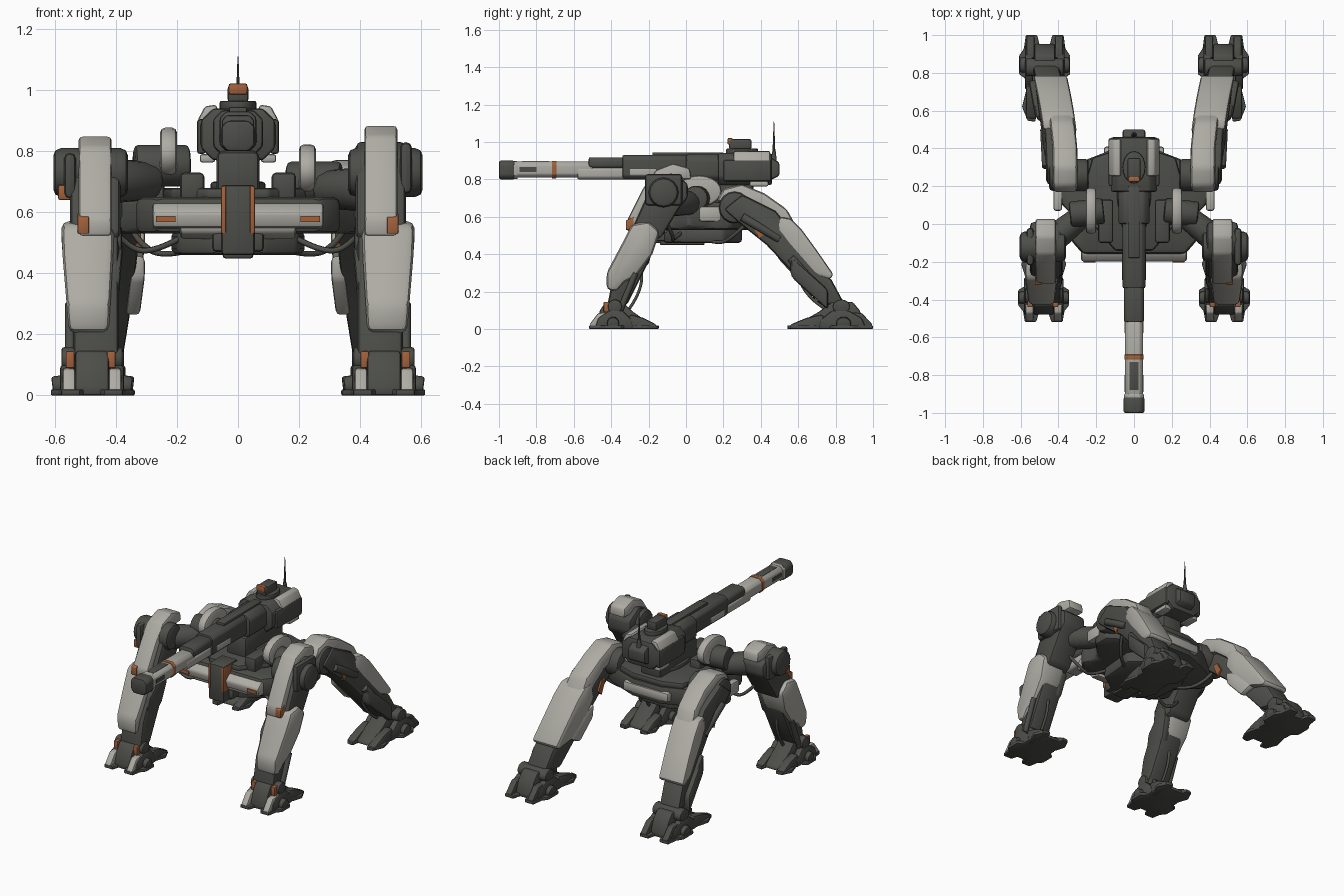
import bpy, bmesh, math
from mathutils import Vector, Matrix

if "Cube" in bpy.data.objects:
    bpy.data.objects.remove(bpy.data.objects["Cube"])


def material(name, *rgb):
    m = bpy.data.materials.new(name)
    m.use_nodes = True
    m.diffuse_color = (*rgb, 1)
    m.node_tree.nodes["Principled BSDF"].inputs["Base Color"].default_value = (*rgb, 1)
    return m


dark = material("dark_metal", .073, .076, .066)
light = material("light_armour", .42, .41, .37)
orange = material("orange_paint", .36, .12, .045)


def finish(name, bm, mat, bevel=0.0, warp=None):
    bmesh.ops.recalc_face_normals(bm, faces=bm.faces)
    if bevel:
        sharp = [e for e in bm.edges if e.calc_face_angle(0) > .45]
        bmesh.ops.bevel(bm, geom=sharp, offset=bevel, segments=2, profile=.5,
                        affect='EDGES', clamp_overlap=True)
    if warp:
        for v in bm.verts:
            v.co = warp(v.co)
    bmesh.ops.recalc_face_normals(bm, faces=bm.faces)
    me = bpy.data.meshes.new(name)
    bm.to_mesh(me)
    bm.free()
    me.materials.append(mat)
    me.shade_smooth()
    me.set_sharp_from_angle(angle=math.radians(35))
    bpy.context.collection.objects.link(bpy.data.objects.new(name, me))


def prism(name, pts, a, b, mat, axis='x', bevel=.012, warp=None):
    """Extrude a 2D profile along an axis from a to b."""
    place = {'x': lambda p, t: (t, p[0], p[1]),
             'y': lambda p, t: (p[0], t, p[1]),
             'z': lambda p, t: (p[0], p[1], t)}[axis]
    bm = bmesh.new()
    ends = [[bm.verts.new(place(p, t)) for p in pts] for t in (a, b)]
    for ring in ends:
        bm.faces.new(ring)
    n = len(pts)
    for i in range(n):
        j = (i + 1) % n
        bm.faces.new((ends[0][i], ends[0][j], ends[1][j], ends[1][i]))
    finish(name, bm, mat, bevel, warp)


def box(name, x0, x1, y0, y1, z0, z1, mat, bevel=.008, warp=None):
    prism(name, [(x0, z0), (x1, z0), (x1, z1), (x0, z1)], y0, y1, mat, 'y', bevel, warp)


def strut(name, p, q, r, mat, r2=None, n=16, bevel=0.0, warp=None):
    p, q = Vector(p), Vector(q)
    bm = bmesh.new()
    turn = (q - p).to_track_quat('Z', 'Y').to_matrix().to_4x4()
    bmesh.ops.create_cone(bm, cap_ends=True, segments=n, radius1=r, radius2=r if r2 is None else r2,
                          depth=(q - p).length, matrix=Matrix.Translation((p + q) / 2) @ turn)
    finish(name, bm, mat, bevel, warp)


def hose(name, pts, r):
    cu = bpy.data.curves.new(name, 'CURVE')
    cu.dimensions, cu.bevel_depth, cu.bevel_resolution = '3D', r, 1
    sp = cu.splines.new('NURBS')
    sp.points.add(len(pts) - 1)
    for point, co in zip(sp.points, pts):
        point.co = (*co, 1)
    sp.use_endpoint_u, sp.order_u = True, 3
    cu.materials.append(dark)
    bpy.context.collection.objects.link(bpy.data.objects.new(name, cu))


def octagon(w, z0, z1, c):
    return [(-w + c, z0), (w - c, z0), (w, z0 + c), (w, z1 - c),
            (w - c, z1), (-w + c, z1), (-w, z1 - c), (-w, z0 + c)]


def oval(cy, cz, ry, rz, n=20):
    return [(cy + ry * math.cos(math.tau * i / n), cz + rz * math.sin(math.tau * i / n)) for i in range(n)]


def mirrored(half):
    return half + [(-x, y) for x, y in reversed(half)]


# Hull
prism("hull", mirrored([(.27, -.16), (.34, -.08), (.3, .02), (.42, .14), (.42, .24), (.28, .33), (.1, .4)]),
      .53, .65, dark, 'z', .025)
prism("hull_deck", mirrored([(.1, -.14), (.22, .0), (.25, .24), (.22, .35), (.1, .39)]), .64, .68, dark, 'z', .012)
prism("belly", mirrored([(.08, -.12), (.2, -.04), (.22, .2), (.1, .3)]), .46, .54, dark, 'z', .02)
prism("front_plate", [(-.19, .55), (-.2, .6), (-.16, .63), (-.1, .63), (-.1, .54)], -.28, .28, light)
prism("front_chin", [(-.185, .58), (-.175, .53), (-.1, .51), (-.1, .58)], -.19, .19, light)
box("front_column", -.055, .055, -.22, -.08, .46, .69, dark, .012)
box("column_foot", -.085, .085, -.17, 0, .47, .54, dark, .015)
box("lower_fin", -.05, .05, -.14, .1, .448, .5, dark, .01)
box("rear_plate", -.16, .16, .33, .41, .56, .62, light, .015)

# Turret neck and housing
prism("turret_ring", oval(0, .15, .09, .16, 28), .67, .7, dark, 'z', .01)
box("turret_neck", -.07, .07, -.02, .36, .66, .8, dark, .02)
prism("turret_housing", octagon(.122, .77, .94, .04), .17, .46, dark, 'y', .012)
prism("turret_tail", [(.44, .79), (.5, .82), (.5, .89), (.44, .925)], -.06, .06, dark)
prism("mantlet", octagon(.082, .785, .935, .03), .0, .18, dark, 'y', .012)

# Gun
prism("receiver", octagon(.06, .8, .93, .02), -.34, .02, dark, 'y', .008)
prism("receiver_side", octagon(.063, .815, .865, .01), -.3, -.16, light, 'y', .004)
prism("sleeve_underside", octagon(.05, .8, .868, .014), -.58, -.32, light, 'y', .006)
prism("gun_sleeve", octagon(.053, .855, .918, .016), -.52, -.33, dark, 'y', .008)
prism("gun_barrel", octagon(.048, .81, .895, .018), -.91, -.5, light, 'y', .006)
prism("barrel_band", octagon(.051, .806, .899, .02), -.717, -.692, orange, 'y', .002)
prism("muzzle", octagon(.055, .8, .9, .02), -1, -.915, dark, 'y', .01)
prism("muzzle_collar", octagon(.052, .803, .897, .02), -.925, -.9, light, 'y', .003)
box("barrel_top_slot", -.024, .024, -.88, -.73, .89, .897, dark, .002)
box("top_rail", -.03, .03, -.18, .2, .92, .945, dark, .006)
for s in (-1, 1):
    box("column_stripe", s * .047 - .008, s * .047 + .008, -.222, -.14, .53, .685, orange, .004)
    prism("shoulder_plate", [(s * .065, .935), (s * .072, .952), (s * .108, .947), (s * .133, .9),
                             (s * .125, .875), (s * .09, .89)], .255, .45, light, 'y', .008)
    box("turret_side_cover", s * .12 - .015, s * .12 + .015, .2, .455, .79, .905, dark, .012)
    box("turret_lower_plate", s * .1 - .025, s * .1 + .025, .34, .44, .763, .79, light, .008)
    box("barrel_side_slot", s * .0475 - .002, s * .0475 + .002, -.89, -.8, .84, .865, dark, 0)

# Sight and antenna
prism("sight_base", oval(0, .3, .06, .085), .93, .965, dark, 'z', .006)
box("sight_body", -.034, .034, .23, .35, .96, 1.015, dark, .01)
box("sight_front", -.031, .031, .222, .25, .985, 1.022, orange, .008)
strut("antenna_base", (0, .47, .87), (0, .47, .95), .018, dark, .01)
strut("antenna", (0, .47, .94), (0, .47, 1.11), .008, dark, .0015, 8)


def foot(tag, s, cx, cy, d, k, toe_mat):
    """Clawed foot; d is the toe direction along y, k its length scale."""
    def warp(v):
        return Vector((s * (cx + v.x), cy + d * k * v.y, v.z))
    prism(tag + "foot_core", [(-.2, 0), (-.2, .02), (-.1, .09), (-.04, .145), (.05, .145), (.08, .1), (.1, .03),
                              (.1, 0)], -.055, .055, dark, bevel=.012, warp=warp)
    prism(tag + "foot_claws", mirrored([(.025, .09), (.04, .138), (.1, .138), (.11, .08), (.135, .05),
                                        (.135, -.03), (.085, -.06), (.12, -.17), (.09, -.23), (.05, -.235),
                                        (.03, -.15)]), 0, .02, dark, 'z', .005, warp)
    strut(tag + "ankle_pin", (-.1, 0, .12), (.1, 0, .12), .038, dark, bevel=.008, warp=warp)
    for t in (-1, 1):
        prism(tag + "side_toe", [(-.1, 0), (-.09, .05), (-.04, .1), (.03, .1), (.09, .06), (.11, 0)],
              t * .062, t * .105, dark, bevel=.012, warp=warp)
        prism(tag + "front_toe", [(.03, .02), (.04, .09), (.09, .085), (.135, .025), (.135, .01)],
              t * .055, t * .096, toe_mat, bevel=.007, warp=warp)
        strut(tag + "toe_hub", (t * .09, .01, .035), (t * .13, .01, .03), .032, dark, bevel=.008, warp=warp)
        prism(tag + "heel_claw", [(-.23, 0), (-.22, .025), (-.15, .06), (-.08, .08), (-.06, 0)],
              t * .045, t * .1, dark, bevel=.012, warp=warp)


for s, side in ((1, "left_"), (-1, "right_")):
    lift = 0 if s > 0 else -.035
    pod_lift = 0 if s > 0 else .055

    def flip(v):
        return Vector((s * v.x, v.y, v.z))

    def thigh(v):
        return Vector((s * v.x, v.y, v.z + lift * min(1, max(0, (v.z - .55) / .25))))

    def shin(v):
        t = min(1, max(0, (v.z - .2) / .3))
        return Vector((s * (.478 + (v.x - .478) * (.75 + .25 * t)), v.y, v.z))

    def hind(v):
        bend = max(0, v.y - .4)
        return Vector((s * (v.x + .2 * bend * bend + .08 * bend), v.y, v.z))

    # Hip pods and hull fittings
    f = side + "front_"
    z = .738 + pod_lift
    prism(side + "pod_shell", oval(.07, z, .12, .084), .2, .255, light, bevel=.016, warp=flip)
    strut(side + "pod_core", (.16, .07, z - .04), (.34, .05, z - .04), .068, dark, bevel=.015, warp=flip)
    box(side + "pod_mount", .11, .19, -.1, .13, .64, .73, dark, .015, flip)
    box(side + "hull_marking", .205, .268, -.203, -.17, .568, .588, orange, 0, flip)
    box(side + "hull_side_patch", .38, .426, .07, .185, .575, .655, light, .012, flip)
    hose(side + "belly_hose", [(s * .18, -.02, .52), (s * .27, -.08, .47), (s * .36, -.06, .48),
                               (s * .42, -.1, .56)], .01)
    hose(side + "rear_hose", [(s * .15, .1, .48), (s * .24, .18, .45), (s * .33, .26, .5),
                              (s * .36, .33, .57)], .01)
    # Front leg
    z = .675 + pod_lift * .5
    strut(f + "shoulder", (.28, .04, z), (.44, -.09, z), .062, dark, .075, bevel=.015, warp=flip)
    prism(f + "thigh_core", [(.01, .78), (-.08, .835), (-.17, .8), (-.29, .53), (-.22, .46), (-.13, .49),
                             (-.04, .64), (.01, .7)], .385, .55, dark, bevel=.02, warp=thigh)
    prism(f + "thigh_armour", [(.03, .8), (.02, .86), (-.07, .885), (-.16, .85), (-.23, .75), (-.315, .58),
                               (-.315, .52), (-.25, .53), (-.14, .73), (-.07, .8)],
          .414, .522, light, bevel=.014, warp=thigh)
    prism(f + "thigh_marking", [(-.322, .58), (-.322, .53), (-.28, .53), (-.28, .6)],
          .488, .525, orange, bevel=.004, warp=flip)
    strut(f + "hip_hub", (.36, -.12, .73), (.605, -.12, .73), .08, dark, bevel=.025, warp=flip)
    box(f + "hub_cover", .53, .57, -.22, -.02, .66, .83, dark, .02, thigh)
    strut(f + "knee_pin", (.38, -.22, .5), (.565, -.22, .5), .055, dark, bevel=.01, warp=flip)
    prism(f + "shin_core", [(-.27, .54), (-.16, .5), (-.2, .36), (-.31, .14), (-.37, .08), (-.42, .13),
                            (-.39, .28)], .39, .54, dark, bevel=.02, warp=flip)
    prism(f + "shin_armour", [(-.29, .56), (-.2, .575), (-.14, .52), (-.18, .4), (-.27, .28), (-.33, .25),
                              (-.37, .2), (-.425, .21), (-.425, .3), (-.34, .46)],
          .406, .578, light, bevel=.025, warp=shin)
    prism(f + "calf_guard", [(-.25, .5), (-.16, .48), (-.2, .35), (-.29, .25), (-.37, .26), (-.33, .42)],
          .375, .43, dark, bevel=.015, warp=shin)
    for x in (.415, .55):
        strut(f + "ankle_piston", (x, -.27, .3), (x, -.36, .08), .016, dark, warp=flip)
        box(f + "ankle_marking", x - .014, x + .014, -.44, -.39, .09, .145, orange, .005, flip)
    hose(f + "ankle_hose", [(s * .47, -.24, .32), (s * .47, -.22, .22), (s * .47, -.31, .1)], .009)
    foot(f, s, .478, -.38, -1, 1, light)
    # Rear leg
    r = side + "rear_"
    strut(r + "hip_hub", (.24, .26, .65), (.45, .26, .65), .085, dark, bevel=.02, warp=flip)
    prism(r + "leg_core", [(.2, .64), (.3, .72), (.48, .63), (.6, .48), (.78, .26), (.85, .13), (.72, .13),
                           (.6, .27), (.43, .45), (.28, .57)], .325, .465, dark, bevel=.02, warp=hind)
    prism(r + "thigh_armour", [(.16, .68), (.2, .75), (.3, .775), (.42, .725), (.54, .64), (.61, .51),
                               (.55, .46), (.47, .57), (.38, .64), (.26, .68)],
          .3, .43, light, bevel=.022, warp=hind)
    prism(r + "shin_armour", [(.5, .6), (.56, .59), (.62, .53), (.7, .42), (.79, .29), (.77, .265), (.66, .3),
                              (.55, .4), (.48, .5)], .295, .472, light, bevel=.025, warp=hind)
    prism(r + "inner_guard", [(.48, .46), (.58, .42), (.68, .3), (.6, .26), (.49, .38)], .295, .345, light,
          bevel=.015, warp=hind)
    prism(r + "leg_marking", [(.35, .57), (.39, .565), (.42, .51), (.39, .482)], .318, .472, orange, bevel=0,
          warp=hind)
    strut(r + "upper_piston", (.465, .3, .6), (.465, .5, .48), .022, dark, bevel=.004, warp=hind)
    strut(r + "lower_piston", (.475, .56, .38), (.475, .74, .18), .022, dark, bevel=.004, warp=hind)
    box(r + "outer_guard", .45, .505, .56, .76, .19, .3, dark, .02,
        lambda v: hind(Vector((v.x, v.y, v.z - (v.y - .66) * .9))))
    hose(r + "ankle_hose", [(s * .44, .6, .3), (s * .45, .62, .18), (s * .46, .76, .1)], .009)
    foot(r, s, .473, .83, 1, 1.23, dark)

# Painted patch on one hip hub
box("right_hub_marking", -.59, -.545, -.206, -.16, .64, .69, orange, .008)
